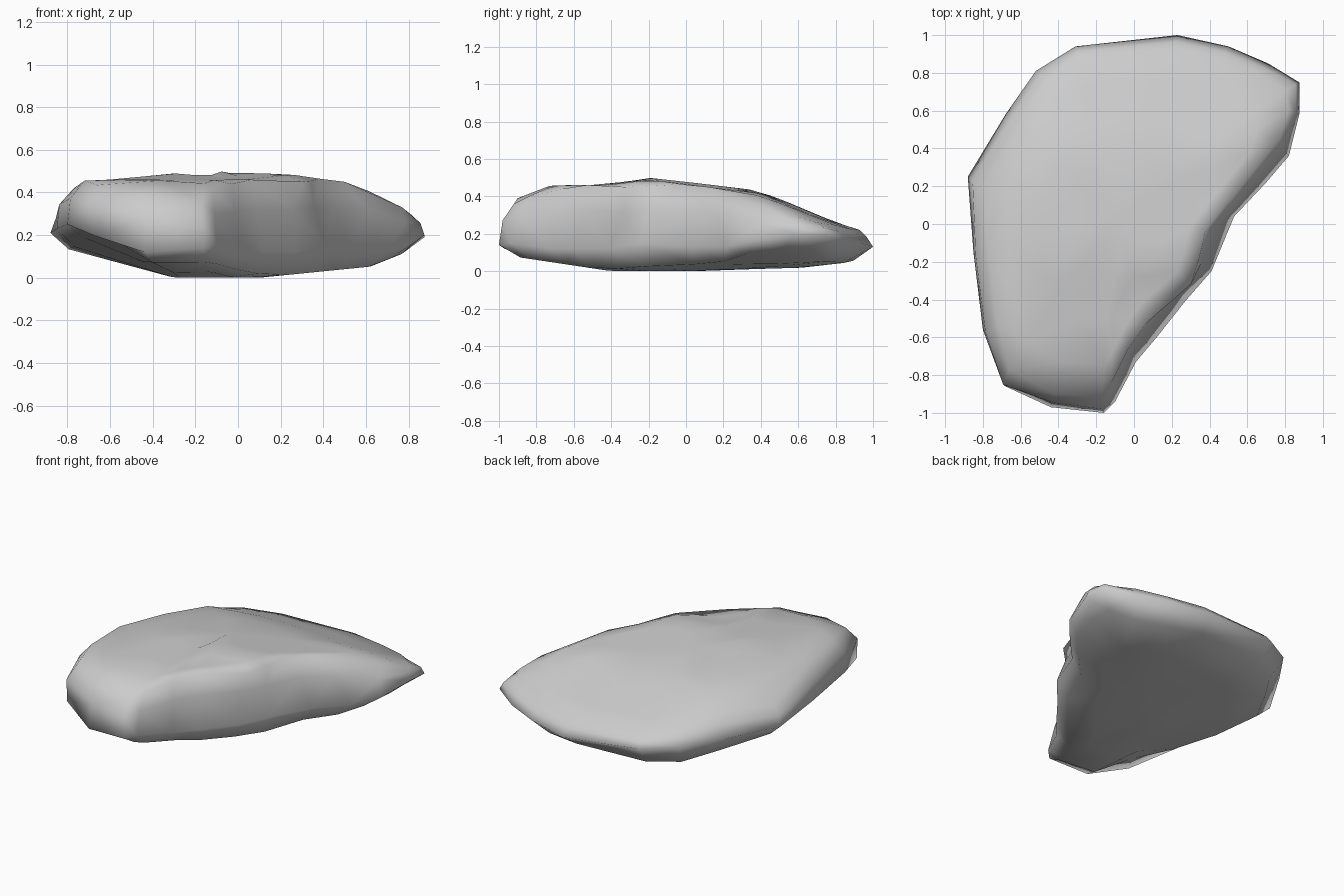
import bpy, bmesh

if "Cube" in bpy.data.objects:
    bpy.data.objects.remove(bpy.data.objects["Cube"])

# Each station round the rock: widest edge (x, y, z), then upper rim (x, y, z)
STATIONS = [
    (-.16, -1.0, .14, -.17, -.92, .36), (-.10, -.94, .15, -.12, -.84, .40),
    (.01, -.73, .12, -.03, -.66, .44), (.12, -.60, .12, .06, -.53, .46),
    (.27, -.41, .12, .30, -.32, .45), (.41, -.25, .15, .345, -.18, .455),
    (.53, .04, .13, .38, -.03, .465), (.70, .22, .13, .50, .12, .45),
    (.82, .36, .16, .77, .45, .33), (.875, .58, .20, .82, .60, .29),
    (.875, .75, .19, .80, .70, .26), (.71, .85, .16, .66, .80, .245),
    (.50, .94, .15, .46, .88, .225), (.23, 1.0, .13, .22, .93, .22),
    (-.31, .94, .17, -.29, .89, .23), (-.52, .81, .19, -.47, .74, .28),
    (-.68, .58, .20, -.62, .51, .33), (-.88, .25, .21, -.80, .20, .325),
    (-.85, -.15, .23, -.77, -.17, .42), (-.80, -.56, .25, -.72, -.54, .455),
    (-.68, -.86, .20, -.66, -.77, .435), (-.44, -.97, .12, -.42, -.90, .39),
]
# Outward bulge (+) or hollow (-) of the wall halfway up
BULGE = [.02, 0, -.03, -.04, -.07, -.04, -.01, 0, -.01, .01, .02,
         0, 0, 0, 0, 0, .01, .02, .04, .04, .04, .01]
CENTRE = (-.1, .05)


def toward(x, y, s):
    return CENTRE[0] + (x - CENTRE[0]) * s, CENTRE[1] + (y - CENTRE[1]) * s


def top_height(x, y):
    # Ridge just ahead of centre, long slope to the back, step down at the front
    back = (.5 - .114 * max(0, y + .2) - .3 * max(0, y - .4)
            - .03 * abs(x + .1) - .16 * max(0, -.45 - x))
    front = .46 - .05 * max(0, -.65 - y)
    t = min(1, max(0, (y + .38) / .18))
    return front + (back - front) * t


def under_height(x, y):
    # Shallow keel rising toward the edges
    left = .27 * (-.3 - x)
    if x < -.3:
        left += .15 * min(1, (-.3 - x) / .3) * max(0, -y)
    return max(0, left, .1 * (x - .1) + .3 * max(0, x - .62),
               .15 * (-.4 - y), .03 * y + .2 * max(0, y - .75))


bm = bmesh.new()
rings = []
# Underside rings
for s in (.3, .6, .89):
    ring = []
    for p in STATIONS:
        x, y = toward(p[0], p[1], s)
        ring.append(bm.verts.new((x, y, under_height(x, y))))
    rings.append(ring)
# Widest edge, middle of the wall and upper rim
rings.append([bm.verts.new(p[:3]) for p in STATIONS])
ring = []
for p, b in zip(STATIONS, BULGE):
    x, y = toward((p[0] + p[3]) / 2, (p[1] + p[4]) / 2, 1 + b)
    ring.append(bm.verts.new((x, y, .4 * p[2] + .6 * p[5])))
rings.append(ring)
rings.append([bm.verts.new(p[3:]) for p in STATIONS])
# Top rings
for s in (.82, .58, .34):
    ring = []
    for p in STATIONS:
        x, y = toward(p[3], p[4], s)
        h = top_height(x, y)
        if s == .82:
            h = .5 * h + .5 * min(h, p[5] + .07)
        ring.append(bm.verts.new((x, y, h)))
    rings.append(ring)

# Skin the rings and close both ends
n = len(STATIONS)
for a, b in zip(rings, rings[1:]):
    for i in range(n):
        j = (i + 1) % n
        bm.faces.new((a[i], a[j], b[j], b[i]))
for ring, z in ((rings[0], 0), (rings[-1], top_height(*CENTRE))):
    c = bm.verts.new((*CENTRE, z))
    for i in range(n):
        bm.faces.new((ring[i], ring[(i + 1) % n], c))
bmesh.ops.triangulate(bm, faces=bm.faces[:])
bmesh.ops.recalc_face_normals(bm, faces=bm.faces[:])
for f in bm.faces:
    f.smooth = True
mesh = bpy.data.meshes.new("rock")
bm.to_mesh(mesh)
bm.free()
rock = bpy.data.objects.new("rock", mesh)
bpy.context.collection.objects.link(rock)
